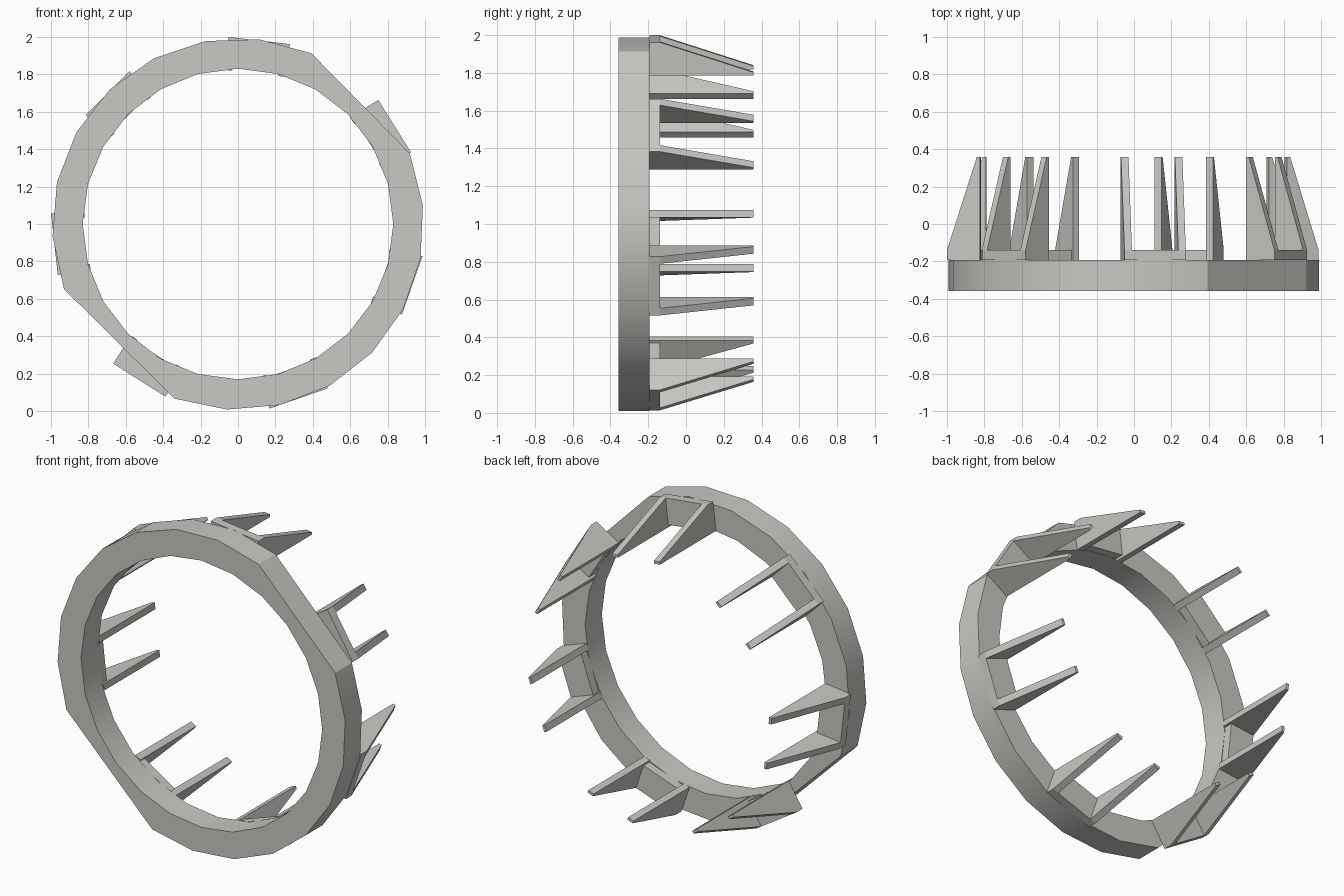
import bpy, bmesh, math
from mathutils import Matrix, Vector

if "Cube" in bpy.data.objects:
    bpy.data.objects.remove(bpy.data.objects["Cube"])

Y_FRONT, Y_BACK, Y_PLATE, Y_TIP = -0.358, -0.193, -0.138, 0.358
CENTRE_Z = 1.0

grey = bpy.data.materials.new("light_grey")
grey.diffuse_color = (0.58, 0.58, 0.55, 1)
grey.use_nodes = True
grey.node_tree.nodes["Principled BSDF"].inputs["Base Color"].default_value = grey.diffuse_color


def finish(bm, name):
    bmesh.ops.recalc_face_normals(bm, faces=bm.faces)
    mesh = bpy.data.meshes.new(name)
    bm.to_mesh(mesh)
    bm.free()
    mesh.materials.append(grey)
    obj = bpy.data.objects.new(name, mesh)
    bpy.context.collection.objects.link(obj)
    return obj


def extrude(bm, faces, offset):
    new = bmesh.ops.extrude_face_region(bm, geom=faces)["geom"]
    verts = [g for g in new if isinstance(g, bmesh.types.BMVert)]
    bmesh.ops.translate(bm, verts=verts, vec=offset)


def prism(bm, points, offset):
    face = bm.faces.new([bm.verts.new(p) for p in points])
    extrude(bm, [face], offset)


# Ring: two arcs joined by straight flats, with a round hole
def arc(start, end, steps):
    return [math.radians(start + (end - start) * i / steps) for i in range(steps + 1)]


outer = arc(66.7, 200.5, 8) + arc(250, 382.3, 8)
inner = arc(0, 345, 23)
bm = bmesh.new()
edges = []
for angles, radius in ((outer, 0.993), (inner, 0.83)):
    loop = [bm.verts.new((radius * math.cos(a), Y_FRONT, CENTRE_Z + radius * math.sin(a)))
            for a in angles]
    edges += [bm.edges.new((loop[i - 1], loop[i])) for i in range(len(loop))]
bmesh.ops.triangle_fill(bm, edges=edges, use_beauty=True, use_dissolve=False)
extrude(bm, list(bm.faces), (0, Y_BACK - Y_FRONT, 0))
ring = finish(bm, "ring")
bpy.context.view_layer.objects.active = ring
ring.select_set(True)
bpy.ops.object.shade_smooth_by_angle(angle=math.radians(28))
ring.select_set(False)

# Seven brackets: a base plate with two tapered fins, modelled at the top then turned
R_IN, R_OUT, R_TIP = 0.81, 0.987, 0.827
HALF, THICK = 0.165, 0.04
for i in range(7):
    bm = bmesh.new()
    for x in (-HALF, HALF - THICK):
        prism(bm, [(x, Y_BACK, R_IN), (x, Y_BACK, R_OUT), (x, Y_PLATE, R_OUT),
                   (x, Y_TIP, R_TIP), (x, Y_TIP, R_IN)], (THICK, 0, 0))
    x = HALF - THICK
    prism(bm, [(-x, Y_BACK, 0.825), (-x, Y_BACK, R_OUT), (-x, Y_PLATE, R_OUT),
               (-x, Y_PLATE, 0.825)], (2 * x, 0, 0))
    angle = math.radians(32 + i * 360 / 7)
    turn = Matrix.Rotation(math.pi / 2 - angle, 4, 'Y')
    bm.transform(Matrix.Translation(Vector((0, 0, CENTRE_Z))) @ turn)
    finish(bm, f"bracket_{i + 1}")
